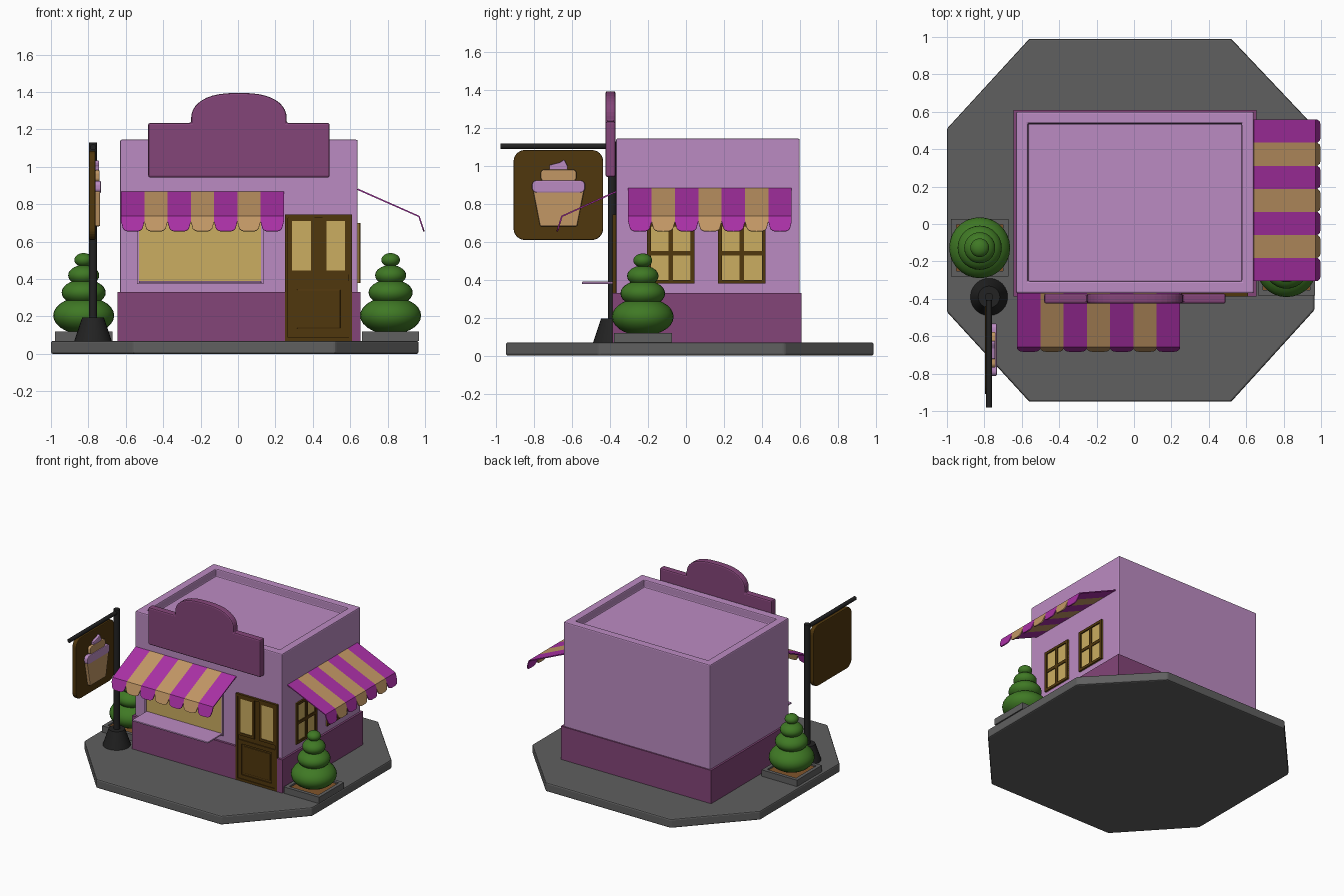
import bpy, bmesh, math
from mathutils import Matrix, Vector

if "Cube" in bpy.data.objects:
    bpy.data.objects.remove(bpy.data.objects["Cube"])


def material(name, *rgb):
    m = bpy.data.materials.new(name)
    m.use_nodes = True
    m.diffuse_color = (*rgb, 1)
    m.node_tree.nodes["Principled BSDF"].inputs["Base Color"].default_value = (*rgb, 1)
    return m


LAVENDER = material("lavender", 0.50, 0.26, 0.54)
PLUM = material("plum", 0.23, 0.06, 0.19)
MAGENTA = material("magenta", 0.40, 0.03, 0.38)
TAN = material("tan", 0.54, 0.31, 0.13)
GLASS = material("warm glass", 0.60, 0.42, 0.12)
BROWN = material("dark brown", 0.08, 0.038, 0.004)
GREY = material("paving grey", 0.115, 0.115, 0.115)
BLACK = material("iron black", 0.016, 0.016, 0.016)
GREEN = material("leaf green", 0.05, 0.19, 0.018)
SOIL = material("soil", 0.22, 0.09, 0.025)


def finish(name, bm, mat, bevel=0, smooth=False):
    bmesh.ops.recalc_face_normals(bm, faces=bm.faces)
    if smooth:
        for f in bm.faces:
            f.smooth = True
        for e in bm.edges:
            e.smooth = e.calc_face_angle(0) < 0.6
    mesh = bpy.data.meshes.new(name)
    bm.to_mesh(mesh)
    bm.free()
    mesh.materials.append(mat)
    ob = bpy.data.objects.new(name, mesh)
    bpy.context.scene.collection.objects.link(ob)
    if bevel:
        mod = ob.modifiers.new("soft edges", "BEVEL")
        mod.width, mod.segments, mod.limit_method = bevel, 2, "ANGLE"
    return ob


def box(name, lo, hi, mat, bevel=0):
    lo, hi = Vector(lo), Vector(hi)
    bm = bmesh.new()
    bmesh.ops.create_cube(bm, size=1, matrix=Matrix.Translation((lo + hi) / 2)
                          @ Matrix.Diagonal((*(hi - lo), 1)))
    return finish(name, bm, mat, bevel)


def prism(name, points, axis, start, end, mat, bevel=0, smooth=False):
    """Extrude a flat outline along one axis (0, 1 or 2)."""
    def place(p, d):
        c = list(p)
        c.insert(axis, d)
        return c
    bm = bmesh.new()
    face = bm.faces.new([bm.verts.new(place(p, start)) for p in points])
    new = bmesh.ops.extrude_face_region(bm, geom=[face])["geom"]
    move = Vector(place((0, 0), end - start))
    bmesh.ops.translate(bm, vec=move, verts=[v for v in new if isinstance(v, bmesh.types.BMVert)])
    return finish(name, bm, mat, bevel, smooth)


def rounded(x0, x1, z0, z1, r, n=6):
    out = []
    for i, (x, z) in enumerate([(x1 - r, z1 - r), (x0 + r, z1 - r), (x0 + r, z0 + r), (x1 - r, z0 + r)]):
        for k in range(n + 1):
            a = math.pi / 2 * (i + k / n)
            out.append((x + r * math.cos(a), z + r * math.sin(a)))
    return out


def rod(name, p, q, r1, r2, mat, bevel=0):
    p, q = Vector(p), Vector(q)
    bm = bmesh.new()
    turn = (q - p).to_track_quat("Z", "Y").to_matrix().to_4x4()
    bmesh.ops.create_cone(bm, cap_ends=True, segments=24, radius1=r1, radius2=r2,
                          depth=(q - p).length, matrix=Matrix.Translation((p + q) / 2) @ turn)
    return finish(name, bm, mat, bevel, True)


# Facade coordinates: along the wall, out from the wall, height
def front(u, o, z):
    return (u, -0.37 - o, z)


def side(u, o, z):
    return (0.64 + o, u, z)


def plate(name, wall, u0, u1, z0, z1, o0, o1, mat, bevel=0):
    a, b = wall(u0, o0, z0), wall(u1, o1, z1)
    return box(name, [min(c) for c in zip(a, b)], [max(c) for c in zip(a, b)], mat, bevel)


def frame(name, wall, u0, u1, z0, z1, w, o, mat):
    for part, a, b, c, d in (("left", u0, u0 + w, z0, z1), ("right", u1 - w, u1, z0, z1),
                             ("bottom", u0 + w, u1 - w, z0, z0 + w), ("top", u0 + w, u1 - w, z1 - w, z1)):
        plate(f"{name}_{part}", wall, a, b, c, d, 0, o, mat)


# Paved base
prism("paved_base", [(-1, -0.47), (-0.56, -0.95), (0.52, -0.95), (0.965, -0.46),
                     (0.965, 0.52), (0.52, 0.99), (-0.56, 0.99), (-1, 0.51)], 2, 0, 0.07, GREY, 0.01)

# Walls with sunken roof
walls = bmesh.new()
bmesh.ops.create_cube(walls, size=1, matrix=Matrix.Translation((0.005, 0.115, 0.605))
                      @ Matrix.Diagonal((1.27, 0.97, 1.08, 1)))
roof = [f for f in walls.faces if f.normal.z > 0.9]
bmesh.ops.inset_region(walls, faces=roof, thickness=0.09)
lowered = bmesh.ops.extrude_face_region(walls, geom=roof)["geom"]
bmesh.ops.delete(walls, geom=roof, context="FACES")
bmesh.ops.translate(walls, vec=(0, 0, -0.06), verts=[v for v in lowered if isinstance(v, bmesh.types.BMVert)])
finish("walls", walls, LAVENDER, 0.008)

# Plum skirting with a doorway notch
prism("skirting", [(-0.645, -0.388), (0.25, -0.388), (0.25, -0.36), (0.61, -0.36), (0.61, -0.388),
                   (0.655, -0.388), (0.655, 0.61), (-0.645, 0.61)], 2, 0.068, 0.33, PLUM)

# Fascia board with arched top
arch = [(0.005 + 0.255 * math.cos(a) * abs(math.cos(a)) ** -0.25, 1.265 + 0.13 * math.sin(a))
        for a in [math.pi * k / 20 for k in range(21)]]
prism("fascia_board", [(-0.48, 0.943), (0.49, 0.943), (0.49, 1.235), (0.26, 1.235)] + arch
      + [(-0.25, 1.235), (-0.48, 1.235)], 1, -0.425, -0.372, PLUM, 0.01)

# Door
plate("door_slab", front, 0.25, 0.61, 0.07, 0.745, 0, 0.008, BROWN)
frame("door_frame", front, 0.25, 0.61, 0.07, 0.745, 0.018, 0.018, BROWN)
for tag, u in (("left", 0.27), ("right", 0.452)):
    frame(f"door_{tag}_pane_frame", front, u, u + 0.14, 0.425, 0.73, 0.02, 0.016, BROWN)
    plate(f"door_{tag}_pane", front, u + 0.02, u + 0.12, 0.445, 0.71, 0.006, 0.011, GLASS)
frame("door_lower_frame", front, 0.27, 0.592, 0.09, 0.39, 0.03, 0.016, BROWN)
plate("door_lower_panel", front, 0.315, 0.547, 0.135, 0.345, 0, 0.014, BROWN, 0.005)

# Serving window and counter
plate("serving_window_glass", front, -0.53, 0.125, 0.38, 0.73, 0, 0.005, GLASS)
frame("serving_window_frame", front, -0.54, 0.135, 0.375, 0.74, 0.012, 0.012, LAVENDER)
plate("serving_counter", front, -0.53, 0.125, 0.378, 0.39, 0, 0.18, LAVENDER, 0.004)

# Side windows with four panes
for i, u in enumerate((-0.205, 0.17)):
    name = f"side_window_{i + 1}"
    plate(name + "_glass", side, u, u + 0.25, 0.38, 0.70, 0, 0.005, GLASS)
    frame(name + "_frame", side, u, u + 0.25, 0.38, 0.70, 0.02, 0.014, BROWN)
    plate(name + "_mullion", side, u + 0.113, u + 0.137, 0.39, 0.69, 0, 0.012, BROWN)
    plate(name + "_crossbar", side, u + 0.01, u + 0.24, 0.528, 0.552, 0, 0.011, BROWN)


# Striped awnings with scalloped edges
def awning(name, wall, u0, u1, top, reach, fold, lip, bottom):
    step, n = (u1 - u0) / 7, 12
    for i in range(7):
        bm = bmesh.new()
        rows = []
        for k in range(n + 1):
            u, s = u0 + step * (i + k / n), 2 * k / n - 1
            t = 0.35 + 0.65 * math.sqrt(1 - s ** 4)
            rows.append([bm.verts.new(wall(u, o, z)) for o, z in (
                (0, top), (reach, fold), (reach + (lip - reach) * t, fold + (bottom - fold) * t))])
        for a, b in zip(rows, rows[1:]):
            for j in (0, 1):
                bm.faces.new((a[j], b[j], b[j + 1], a[j + 1]))
        ob = finish(f"{name}_stripe_{i + 1}", bm, TAN if i % 2 else MAGENTA)
        mod = ob.modifiers.new("cloth thickness", "SOLIDIFY")
        mod.thickness, mod.offset = 0.008, 0


awning("front_awning", front, -0.625, 0.245, 0.865, 0.285, 0.735, 0.31, 0.655)
awning("side_awning", side, -0.305, 0.558, 0.88, 0.328, 0.735, 0.354, 0.655)

# Potted shrubs
for tag, x, y in (("right", -0.825, -0.127), ("left", 0.816, -0.228)):
    h = 0.153
    box(f"{tag}_planter_soil", (x - 0.13, y - 0.13, 0.07), (x + 0.13, y + 0.13, 0.108), SOIL)
    for part, a, b, c, d in (("west", -h, -0.125, -h, h), ("east", 0.125, h, -h, h),
                             ("south", -0.125, 0.125, -h, -0.125), ("north", -0.125, 0.125, 0.125, h)):
        box(f"{tag}_planter_{part}", (x + a, y + c, 0.07), (x + b, y + d, 0.12), GREY)
    bm = bmesh.new()
    for r, z, tall in ((0.163, 0.205, 0.1), (0.118, 0.328, 0.07), (0.083, 0.42, 0.055), (0.05, 0.502, 0.037)):
        bmesh.ops.create_uvsphere(bm, u_segments=28, v_segments=14, radius=1,
                                  matrix=Matrix.Translation((x, y, z)) @ Matrix.Diagonal((r, r, tall, 1)))
    finish(f"{tag}_shrub", bm, GREEN, smooth=True)

# Sign post
px, py = -0.775, -0.39
rod("post_foot", (px, py, 0.07), (px, py, 0.195), 0.1, 0.058, BLACK)
rod("post", (px, py, 0.1), (px, py, 1.13), 0.022, 0.022, BLACK)
rod("post_arm", (px, -0.98, 1.105), (px, py, 1.105), 0.015, 0.015, BLACK)

# Hanging sign with dessert relief
prism("hanging_sign", rounded(-0.91, -0.437, 0.61, 1.085, 0.06), 0, -0.797, -0.762, BROWN, 0.006)
prism("dessert_cup", [(-0.77, 0.682), (-0.575, 0.682), (-0.538, 0.87), (-0.807, 0.87)],
      0, -0.765, -0.737, TAN, 0.006)
prism("dessert_lower_swirl", rounded(-0.812, -0.533, 0.86, 0.925, 0.025), 0, -0.765, -0.733, LAVENDER, 0.006)
prism("dessert_middle_swirl", rounded(-0.767, -0.578, 0.92, 0.982, 0.02), 0, -0.765, -0.74, TAN, 0.006)
prism("dessert_tip", [(-0.72, 0.98), (-0.625, 0.98), (-0.625, 1.0), (-0.642, 1.035),
                      (-0.665, 1.02), (-0.722, 1.005)], 0, -0.765, -0.742, LAVENDER, 0.005)
